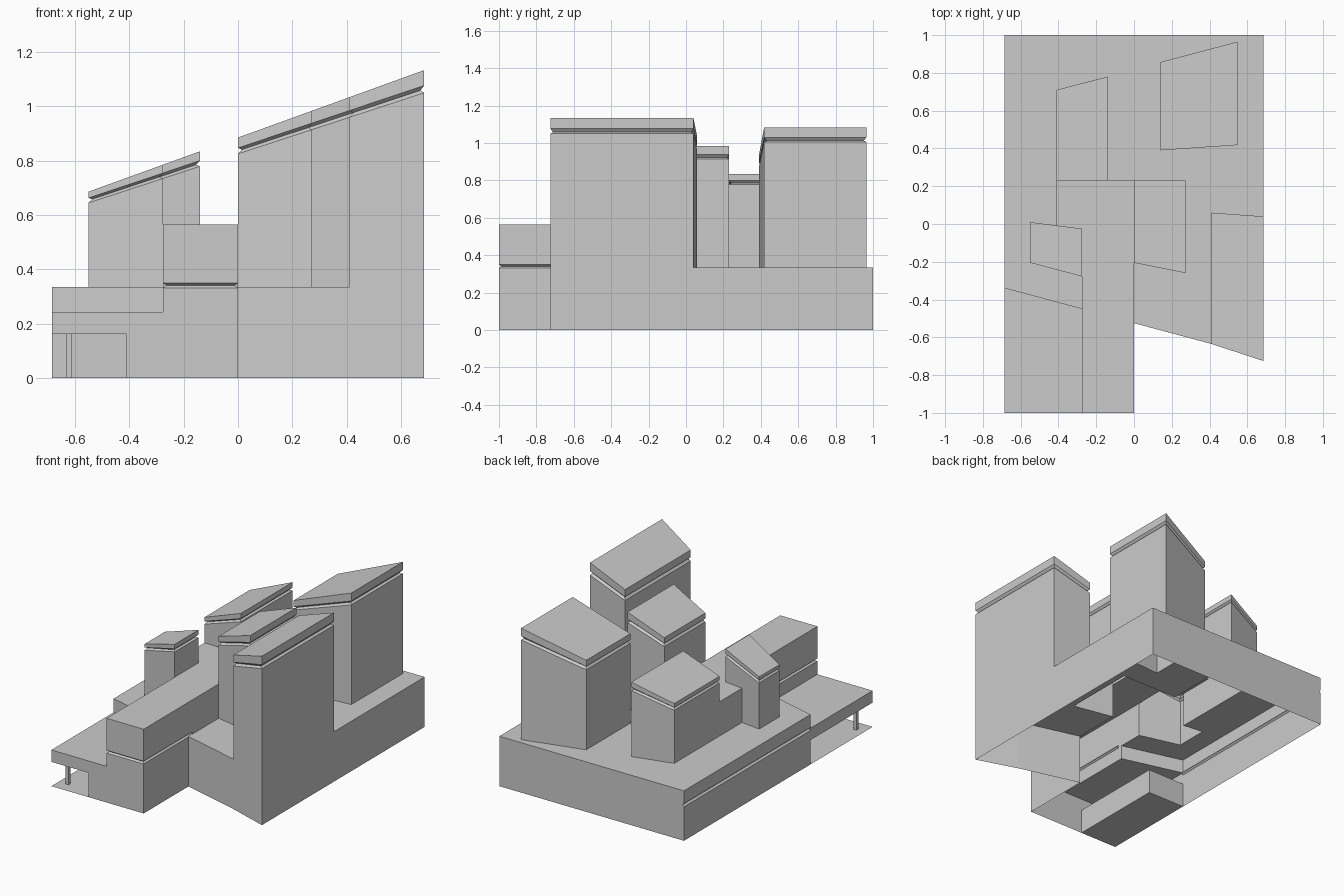
import bpy, bmesh
from math import radians

if "Cube" in bpy.data.objects:
    bpy.data.objects.remove(bpy.data.objects["Cube"])


def make_object(name, bm):
    bmesh.ops.recalc_face_normals(bm, faces=bm.faces)
    me = bpy.data.meshes.new(name)
    bm.to_mesh(me)
    bm.free()
    ob = bpy.data.objects.new(name, me)
    bpy.context.scene.collection.objects.link(ob)
    return ob


def loft(name, outline, levels):
    """Closed stack of rings; each level is (height function of x, inset)."""
    bm = bmesh.new()
    cx = sum(p[0] for p in outline) / len(outline)
    cy = sum(p[1] for p in outline) / len(outline)
    rings = []
    for height, inset in levels:
        ring = []
        for x, y in outline:
            if inset:
                x += inset if x < cx else -inset
                y += inset if y < cy else -inset
            ring.append(bm.verts.new((x, y, height(x))))
        rings.append(ring)
    n = len(outline)
    for a, b in zip(rings, rings[1:]):
        for i in range(n):
            j = (i + 1) % n
            bm.faces.new((a[i], a[j], b[j], b[i]))
    bm.faces.new(rings[0])
    bm.faces.new(rings[-1])
    return make_object(name, bm)


def flat(z):
    return lambda x: z


def prism(name, outline, z0, z1):
    return loft(name, outline, [(flat(z0), 0), (flat(z1), 0)])


def rect(x0, x1, y0, y1):
    return [(x0, y0), (x1, y0), (x1, y1), (x0, y1)]


def tower(name, x0, x1, front, back):
    """Tower under the common sloping roof plane, with a V groove below its cap."""
    outline = [(x0, front[0]), (x1, front[1]), (x1, back[1]), (x0, back[0])]
    return loft(name, outline, [
        (flat(0), 0),
        (lambda x: 0.825 + 0.328 * x, 0),
        (lambda x: 0.836 + 0.331 * x, 0.014),
        (lambda x: 0.847 + 0.335 * x, 0),
        (lambda x: 0.885 + 0.362 * x, 0)])


def combine(target, other, operation):
    mod = target.modifiers.new("combine", 'BOOLEAN')
    mod.operation = operation
    mod.solver = 'EXACT'
    mod.object = other
    bpy.context.view_layer.objects.active = target
    bpy.ops.object.modifier_apply(modifier=mod.name)
    bpy.data.objects.remove(other, do_unlink=True)


W = 0.685

# Podium with slanted front edge
podium = prism("building_shell", [
    (-W, -0.34), (-0.275, -0.45), (0, -0.525), (0.41, -0.635),
    (W, -0.725), (W, 1), (-W, 1)], 0, 0.335)

parts = [
    # Low terrace at the front left
    prism("terrace", rect(-W, -0.2, -1, -0.2), 0, 0.243),
    # Long central bar, grooved where it projects
    loft("bar_front", rect(-0.275, 0, -1, -0.45), [
        (flat(0), 0), (flat(0.332), 0), (flat(0.341), 0.012),
        (flat(0.35), 0), (flat(0.565), 0)]),
    prism("bar_back", rect(-0.275, 0, -0.48, 0.23), 0, 0.565),
    prism("bar_side", rect(-0.41, -0.1, -0.05, 0.23), 0, 0.565),
    # Five towers
    tower("tower_front_right", 0.41, W, (-0.635, -0.725), (0.06, 0.04)),
    tower("tower_centre", 0, 0.273, (-0.205, -0.26), (0.23, 0.23)),
    tower("tower_back_right", 0.14, 0.548, (0.39, 0.418), (0.857, 0.965)),
    tower("tower_back_left", -0.41, -0.14, (0.23, 0.23), (0.71, 0.78)),
    tower("tower_front_left", -0.55, -0.275, (-0.205, -0.278), (0.01, -0.025)),
]
for part in parts:
    combine(podium, part, 'UNION')

# Porch recess under the terrace
combine(podium, prism("recess_cut", rect(-0.8, -0.41, -1.1, -0.34), -0.1, 0.163),
        'DIFFERENCE')

# V groove along the left wall
bm = bmesh.new()
ends = [[bm.verts.new((x, y, z)) for x, z in
         ((-W - 0.014, 0.215), (-W + 0.012, 0.238), (-W - 0.014, 0.261))]
        for y in (-0.34, 1.05)]
bm.faces.new(ends[0])
bm.faces.new(ends[1])
for i in range(3):
    j = (i + 1) % 3
    bm.faces.new((ends[0][i], ends[0][j], ends[1][j], ends[1][i]))
combine(podium, make_object("groove_cut", bm), 'DIFFERENCE')

# Open the underside of the shell
bm = bmesh.new()
bm.from_mesh(podium.data)
under = [f for f in bm.faces if all(abs(v.co.z) < 1e-4 for v in f.verts)]
bmesh.ops.delete(bm, geom=under, context='FACES')
bmesh.ops.dissolve_limit(bm, angle_limit=radians(0.2), verts=bm.verts, edges=bm.edges)
bm.to_mesh(podium.data)
bm.free()

# Porch floor and column
bm = bmesh.new()
bm.faces.new([bm.verts.new((x, y, 0)) for x, y in rect(-W, -0.41, -1, -0.34)])
floor = make_object("porch_floor", bm)
prism("porch_column", rect(-0.632, -0.611, -0.925, -0.904), 0, 0.163)
